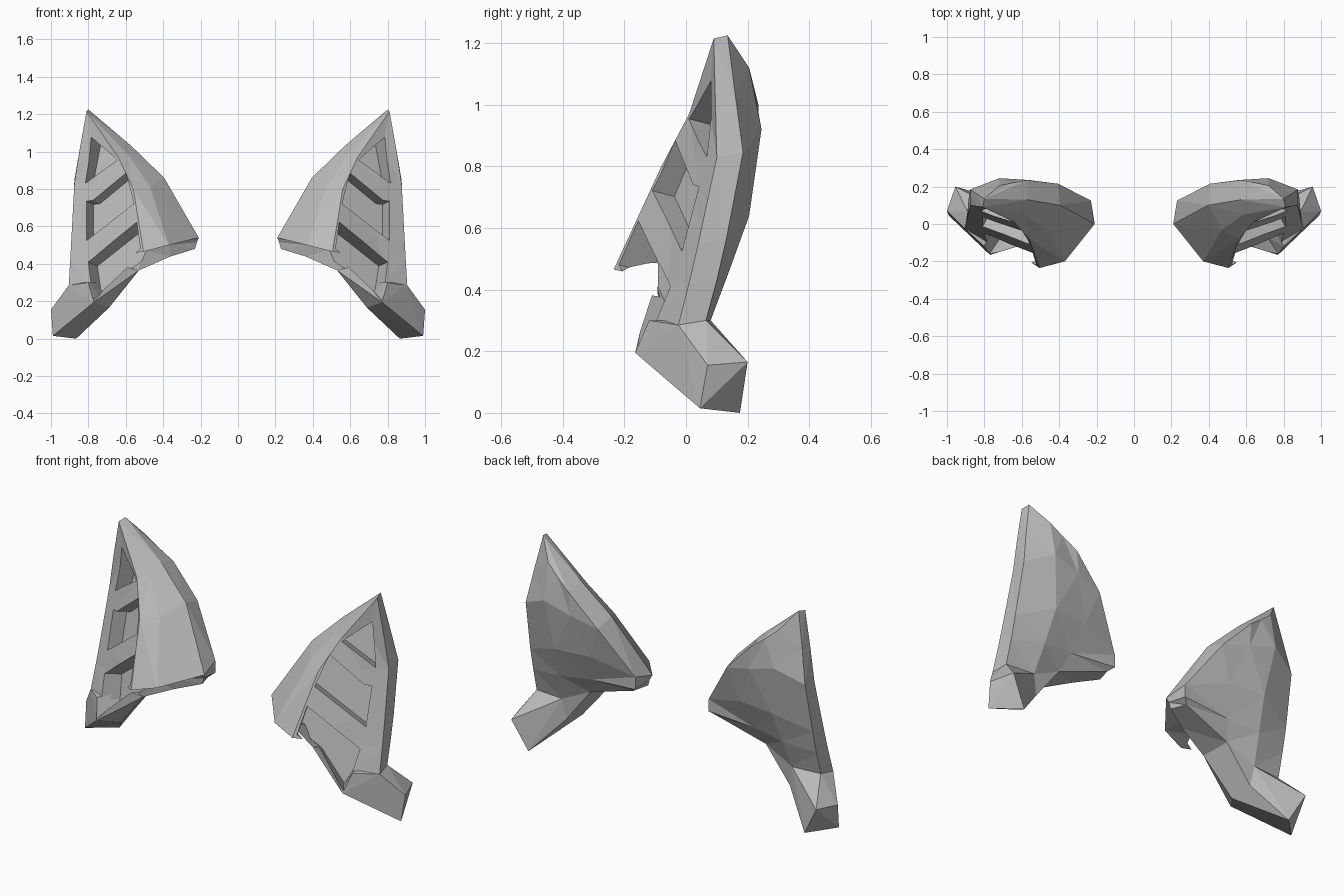
import bpy, bmesh
from mathutils import Vector

cube = bpy.data.objects.get("Cube")
if cube:
    bpy.data.objects.remove(cube, do_unlink=True)

grey = bpy.data.materials.new("plain grey")
grey.use_nodes = True
colour = (0.5, 0.5, 0.5, 1)
grey.diffuse_color = colour
grey.node_tree.nodes["Principled BSDF"].inputs["Base Color"].default_value = colour


def finish(bm, name):
    """Turn a bmesh into a flat shaded object."""
    bmesh.ops.recalc_face_normals(bm, faces=bm.faces)
    mesh = bpy.data.meshes.new(name)
    bm.to_mesh(mesh)
    bm.free()
    mesh.materials.append(grey)
    obj = bpy.data.objects.new(name, mesh)
    bpy.context.scene.collection.objects.link(obj)
    return obj


def loft(name, rails):
    """Skin a closed body between rails that run from the tip to the base."""
    bm = bmesh.new()
    rows = [[bm.verts.new(p) for p in rail] for rail in rails]
    for a, b in zip(rows, rows[1:] + rows[:1]):
        for i in range(len(a) - 1):
            bm.faces.new((a[i], a[i + 1], b[i + 1], b[i]))
    bm.faces.new([r[0] for r in rows])
    bm.faces.new([r[-1] for r in rows])
    bmesh.ops.remove_doubles(bm, verts=bm.verts, dist=0.001)
    bmesh.ops.triangulate(bm, faces=bm.faces)
    return finish(bm, name)


def hull(name, points):
    """Wrap a convex block round its corners."""
    bm = bmesh.new()
    for p in points:
        bm.verts.new(p)
    bmesh.ops.convex_hull(bm, input=bm.verts)
    loose = [v for v in bm.verts if not v.link_faces]
    bmesh.ops.delete(bm, geom=loose, context='VERTS')
    return finish(bm, name)


# Sloping plane of the ear's front plate, used to aim the recesses
normal = Vector((0.56, -1, 0.265)).normalized()


def on_plate(x, z):
    return Vector((x, 0.56 * x + 0.265 * z - 0.607, z))


def recess(name, outline, depth):
    """Prism cutter sunk into the front plate along its normal."""
    bm = bmesh.new()
    base = [on_plate(x, z) for x, z in outline]
    top = [bm.verts.new(p + normal * 0.15) for p in base]
    low = [bm.verts.new(p - normal * depth) for p in base]
    bm.faces.new(top)
    bm.faces.new(low)
    for i in range(len(top)):
        j = (i + 1) % len(top)
        bm.faces.new((top[i], top[j], low[j], low[i]))
    cutter = finish(bm, name)
    cutter.hide_render = True
    return cutter


# Shared corners
tip_front, tip_back = (0.81, 0.09, 1.215), (0.8, 0.135, 1.225)
neck_front, neck_back = (0.905, -0.025, 0.285), (0.89, 0.065, 0.3)
neck_inner, rim_corner, rim_back = (0.72, 0.08, 0.3), (0.53, -0.09, 0.365), (0.55, 0.07, 0.38)
foot_toe, rim_low, foot_inner = (0.77, -0.165, 0.195), (0.69, -0.06, 0.165), (0.7, 0.07, 0.185)
plate_foot = (0.78, -0.1, 0.3)

# Ear shell: rails round the section, each from tip to base
outer_front = [tip_front, (0.845, 0.095, 1.02), (0.875, 0.1, 0.83), (0.89, 0.04, 0.55),
               (0.897, 0.01, 0.42), neck_front]
outer_back = [tip_back, (0.84, 0.16, 1.03), (0.875, 0.185, 0.845), (0.885, 0.13, 0.56),
              (0.887, 0.1, 0.43), neck_back]
back_ridge = [tip_back, (0.72, 0.205, 1.12), (0.72, 0.245, 0.92), (0.68, 0.205, 0.64),
              (0.7, 0.14, 0.46), neck_inner]
back_hollow = [tip_back, (0.65, 0.22, 1.06), (0.56, 0.235, 0.87), (0.47, 0.18, 0.64),
               (0.51, 0.12, 0.48), rim_back]
inner_back = [tip_back, (0.57, 0.235, 1.0), (0.405, 0.215, 0.83), (0.23, 0.125, 0.57),
              (0.23, 0.125, 0.5), (0.26, 0.1, 0.475)]
inner_front = [tip_front, (0.57, 0.13, 1.03), (0.395, 0.1, 0.86), (0.21, 0, 0.54),
               (0.22, 0.01, 0.515), (0.23, 0.01, 0.48)]
band_ridge = [tip_front, (0.585, 0.05, 0.98), (0.47, -0.03, 0.81), (0.37, -0.2, 0.5),
              (0.37, -0.07, 0.5), (0.36, -0.05, 0.44)]
plate_edge = [tip_front, (0.64, 0.01, 0.97), (0.56, -0.08, 0.8), (0.505, -0.235, 0.465),
              (0.52, -0.1, 0.48), rim_corner]
plate_middle = [tip_front, (0.77, 0.075, 1.0), on_plate(0.75, 0.82), on_plate(0.74, 0.55),
                on_plate(0.77, 0.43), plate_foot]
shell = loft("ear_shell", [outer_front, outer_back, back_ridge, back_hollow, inner_back,
                           inner_front, band_ridge, plate_edge, plate_middle])

# Lower rim joins the shell to the foot
rim = hull("lower_rim", [foot_toe, rim_low, foot_inner, rim_corner, rim_back, neck_inner,
                         plate_foot, (0.62, -0.12, 0.39)])

# Foot block turned outwards and back
foot = hull("foot", [neck_front, neck_back, neck_inner, foot_inner, foot_toe, rim_low,
                     (0.8, -0.12, 0.3), (1.0, 0.07, 0.155), (0.955, 0.2, 0.165),
                     (0.99, 0.045, 0.015), (0.865, 0.175, 0)])

# Three recesses in the front plate
cutters = [
    recess("top_recess", [(0.77, 1.07), (0.645, 0.955), (0.815, 0.83)], 0.08),
    recess("middle_recess", [(0.81, 0.735), (0.775, 0.74), (0.6, 0.885), (0.555, 0.72), (0.81, 0.525)], 0.08),
    recess("bottom_recess", [(0.8, 0.41), (0.535, 0.62), (0.51, 0.475), (0.62, 0.39),
                             (0.755, 0.2), (0.78, 0.28)], 0.1),
]
for part in (shell, rim):
    for cutter in cutters:
        cut = part.modifiers.new("cut", 'BOOLEAN')
        cut.operation, cut.solver, cut.object = 'DIFFERENCE', 'EXACT', cutter
for part in (shell, rim, foot):
    part.modifiers.new("pair", 'MIRROR')

# Bake the cuts and the mirrored pair, then drop the cutters
depsgraph = bpy.context.evaluated_depsgraph_get()
for part in (shell, rim, foot):
    baked = bpy.data.meshes.new_from_object(part.evaluated_get(depsgraph))
    part.modifiers.clear()
    part.data = baked
for cutter in cutters:
    bpy.data.objects.remove(cutter, do_unlink=True)
